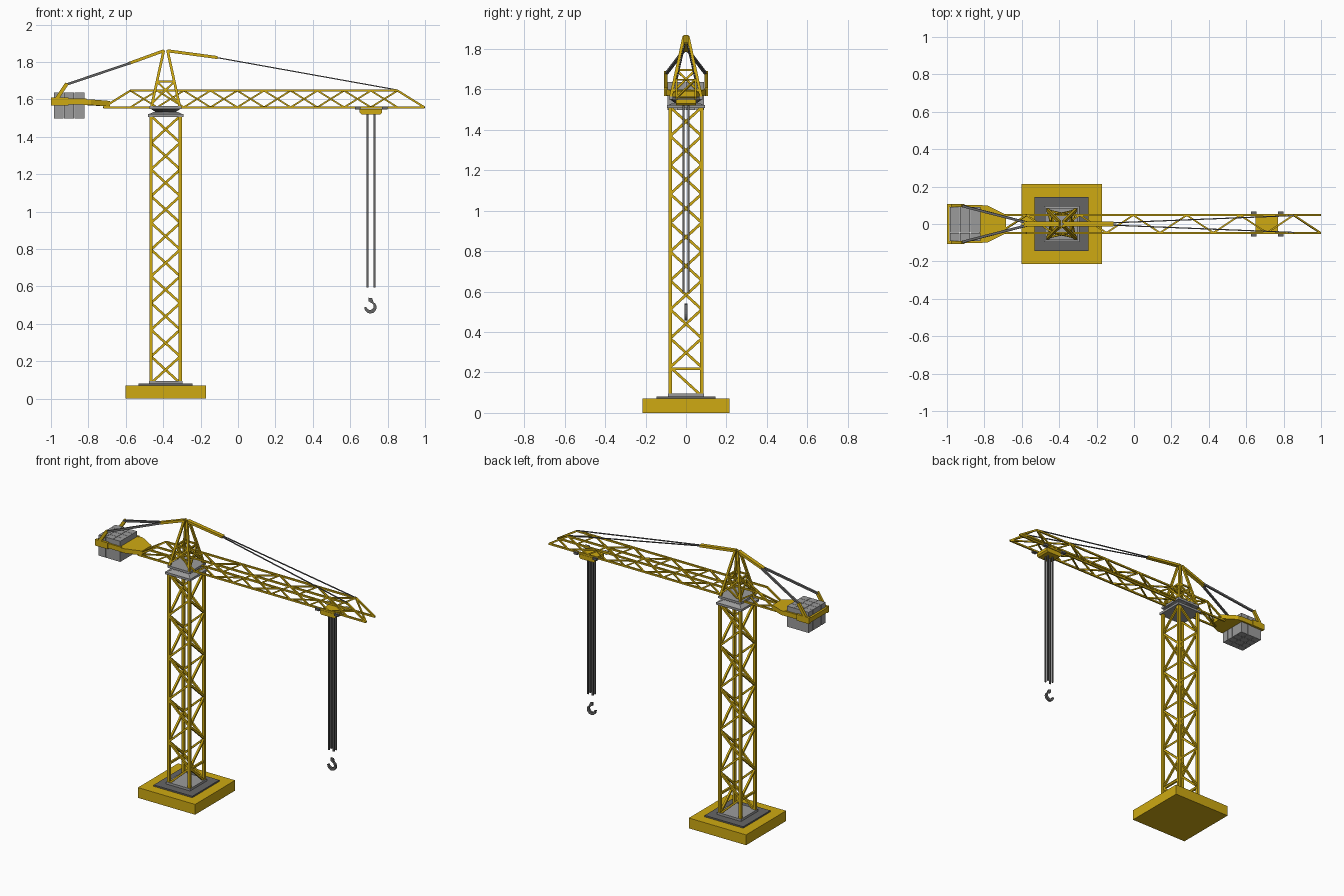
import bpy, bmesh, math
from mathutils import Vector, Matrix

if "Cube" in bpy.data.objects:
    bpy.data.objects.remove(bpy.data.objects["Cube"])


def material(name, rgb):
    m = bpy.data.materials.new(name)
    m.diffuse_color = (*rgb, 1)
    m.use_nodes = True
    m.node_tree.nodes["Principled BSDF"].inputs["Base Color"].default_value = m.diffuse_color
    return m


YELLOW = material("crane yellow", (0.62, 0.40, 0.006))
LIGHT = material("light grey", (0.33, 0.33, 0.33))
DARK = material("dark grey", (0.13, 0.13, 0.13))


def finish(bm, name, mat):
    bmesh.ops.recalc_face_normals(bm, faces=bm.faces[:])
    me = bpy.data.meshes.new(name)
    bm.to_mesh(me)
    bm.free()
    me.materials.append(mat)
    ob = bpy.data.objects.new(name, me)
    bpy.context.collection.objects.link(ob)
    return ob


def bars(name, mat, segs, w, h=None):
    """One object made of square-section bars between point pairs."""
    bm = bmesh.new()
    for a, b in segs:
        a, b = Vector(a), Vector(b)
        d = b - a
        z = d.normalized()
        ref = Vector((0, 1, 0)) if abs(z.y) < 0.9 else Vector((0, 0, 1))
        x = ref.cross(z).normalized()
        y = z.cross(x)
        rot = Matrix((x, y, z)).transposed().to_4x4()
        M = Matrix.Translation((a + b) / 2) @ rot @ Matrix.Diagonal((h or w, w, d.length, 1))
        bmesh.ops.create_cube(bm, size=1, matrix=M)
    return finish(bm, name, mat)


def boxes(name, mat, ranges):
    """One object made of boxes given as (x0, x1, y0, y1, z0, z1)."""
    bm = bmesh.new()
    for x0, x1, y0, y1, z0, z1 in ranges:
        M = Matrix.Translation(((x0 + x1) / 2, (y0 + y1) / 2, (z0 + z1) / 2))
        bmesh.ops.create_cube(bm, size=1, matrix=M @ Matrix.Diagonal((x1 - x0, y1 - y0, z1 - z0, 1)))
    return finish(bm, name, mat)


def prism(name, mat, pts, offset):
    """Closed outline extruded along an offset vector."""
    bm = bmesh.new()
    f = bm.faces.new([bm.verts.new(p) for p in pts])
    g = bmesh.ops.extrude_face_region(bm, geom=[f])
    bmesh.ops.translate(bm, vec=offset, verts=[v for v in g["geom"] if isinstance(v, bmesh.types.BMVert)])
    return finish(bm, name, mat)


def frustum(name, mat, r0, r1, z0, z1, sides=4):
    bm = bmesh.new()
    k = 1 / math.cos(math.pi / sides)
    M = Matrix.Translation((CX, 0, (z0 + z1) / 2)) @ Matrix.Rotation(math.pi / sides, 4, 'Z')
    bmesh.ops.create_cone(bm, cap_ends=True, segments=sides, radius1=r0 * k, radius2=r1 * k,
                          depth=z1 - z0, matrix=M)
    return finish(bm, name, mat)


CX = -0.387   # tower axis
P = 1 / 7     # lattice panel length

# Base slab and mounting plates
frustum("base_slab", YELLOW, 0.215, 0.215, 0, 0.07)
frustum("base_plate", DARK, 0.145, 0.145, 0.07, 0.08)
frustum("base_footing", LIGHT, 0.09, 0.09, 0.08, 0.095)

# Tower: four legs with a zigzag on each face, opposite faces mirrored
T, Z0 = 0.078, 0.083
bars("tower_legs", YELLOW, [((CX + sx * T, sy * T, 0.08), (CX + sx * T, sy * T, 1.51))
                            for sx in (-1, 1) for sy in (-1, 1)], 0.018)
segs = []
for i in range(10):
    za, zb = Z0 + i * P, Z0 + (i + 1) * P
    s = T if i % 2 == 0 else -T
    for k in (-1, 1):
        segs.append(((CX + k * s, k * T, za), (CX - k * s, k * T, zb)))
        if i > 0 or k == 1:      # doorway left open at the foot
            segs.append(((CX + k * T, k * s, za), (CX + k * T, -k * s, zb)))
for k in (-T, T):
    segs.append(((CX + k, -T, Z0 + P - 0.008), (CX + k, T, Z0 + P - 0.008)))
bars("tower_braces", YELLOW, segs, 0.013)

# Slewing ring between tower and jib
frustum("ring_lower_plate", LIGHT, 0.095, 0.095, 1.507, 1.522)
frustum("ring_lower_bevel", LIGHT, 0.088, 0.065, 1.522, 1.533)
frustum("ring_bearing", DARK, 0.055, 0.08, 1.533, 1.55, 16)
frustum("ring_upper_plate", LIGHT, 0.085, 0.085, 1.55, 1.565)

# Jib: four chords with sloping ends
J, JB, JT = 0.047, 1.558, 1.647
xs = [1 - 0.004 - i * P for i in range(13)]


def top(i):
    return JB if i in (0, 12) else JT


segs = []
for y in (-J, J):
    segs += [((xs[0], y, JB), (xs[12], y, JB)), ((xs[1], y, JT), (xs[11], y, JT)),
             ((xs[0], y, JB), (xs[1], y, JT)), ((xs[12], y, JB), (xs[11], y, JT))]
bars("jib_chords", YELLOW, segs, 0.011)
segs = []
for i in range(12):
    s = -J if i % 2 == 0 else J
    segs.append(((xs[i], s, JB), (xs[i + 1], -s, JB)))
    segs.append(((xs[i], s, top(i)), (xs[i + 1], -s, top(i + 1))))
    if 0 < i < 11:
        for k in (-1, 1):
            a, b = (JB, JT) if (i % 2 == 0) == (k > 0) else (JT, JB)
            segs.append(((xs[i], k * J, a), (xs[i + 1], k * J, b)))
bars("jib_braces", YELLOW, segs, 0.009)

# Tower head: four leaning legs, cross braces and collar
AZ = 1.862


def head(sx, sy, z):
    r = 0.076 + (0.01 - 0.076) * (z - 1.56) / (AZ - 1.56)
    return (CX + sx * r, sy * r, z)


corners = [(-1, -1), (1, -1), (1, 1), (-1, 1)]
bars("head_legs", YELLOW, [(head(*c, 1.56), head(*c, AZ)) for c in corners], 0.014)
segs = []
for a, b in zip(corners, corners[1:] + corners[:1]):
    segs += [(head(*a, 1.58), head(*b, 1.695)), (head(*b, 1.58), head(*a, 1.695)),
             (head(*a, 1.695), head(*b, 1.695))]
bars("head_braces", YELLOW, segs, 0.010)

# Stay arms and stays
bars("stay_arms", YELLOW, [((CX + 0.01, 0, 1.86), (-0.11, 0, 1.824)),
                           ((CX - 0.01, 0, 1.86), (-0.585, 0, 1.792))], 0.026, 0.016)
bars("front_stays", DARK, [((-0.12, k * 0.006, 1.825), (0.855, k * 0.045, 1.65)) for k in (-1, 1)], 0.006)
bars("rear_stays", DARK, [((-0.575, k * 0.008, 1.795), (-0.925, k * 0.098, 1.677)) for k in (-1, 1)], 0.013)
bars("stay_posts", YELLOW, [((-0.915, k * 0.1, 1.685), (-0.978, k * 0.1, 1.59)) for k in (-1, 1)], 0.016, 0.02)

# Counterweight deck and frame
prism("counter_deck", YELLOW, [(-0.825, -0.1, 1.57), (-0.785, -0.1, 1.57), (-0.685, -0.05, 1.562),
                               (-0.685, 0.05, 1.562), (-0.785, 0.1, 1.57), (-0.825, 0.1, 1.57)], (0, 0, 0.03))
boxes("counter_frame", YELLOW, [(-1, -0.986, -0.1, 0.1, 1.572, 1.605)] +
      [(-1, -0.905, min(k * .092, k * .108), max(k * .092, k * .108), 1.568, 1.61) for k in (-1, 1)] +
      [(-0.905, -0.81, min(k * .09, k * .101), max(k * .09, k * .101), 1.572, 1.604) for k in (-1, 1)])

# Counterweight blocks, three by four
boxes("counterweights", LIGHT,
      [(-0.985 + i * 0.055, -0.932 + i * 0.055, -0.091 + j * 0.0457, -0.047 + j * 0.0457, 1.497, 1.637)
       for i in range(3) for j in range(4)])

# Trolley with wheels
prism("trolley", YELLOW, [(0.65, -0.05, 1.55), (0.65, -0.05, 1.53), (0.66, -0.05, 1.52),
                          (0.76, -0.05, 1.52), (0.77, -0.05, 1.53), (0.77, -0.05, 1.55)], (0, 0.1, 0))
boxes("trolley_wheels", DARK, [(x - 0.015, x + 0.015, y - 0.012, y + 0.012, 1.547, 1.562)
                               for x in (0.64, 0.785) for y in (-0.055, 0.055)])

# Hoist cables
bars("hoist_cables", DARK, [((x, y, 0.595), (x, y, 1.525)) for x in (0.692, 0.729)
                            for y in (-0.012, 0.012)], 0.010)

# Hook: tapered arc with a shank
outer, inner = [(0.699, 0.54), (0.717, 0.537)], [(0.699, 0.52)]
for i in range(13):
    t = i / 12
    a = math.radians(55 - 235 * t)
    w = 0.007 + 0.012 * math.sin(math.pi * min(1, t * 0.85 + 0.05))
    for lst, r in ((outer, 0.026 + w / 2), (inner, 0.026 - w / 2)):
        lst.append((0.707 + r * math.cos(a), 0.491 + r * math.sin(a)))
prism("hook", DARK, [(x, -0.007, z) for x, z in outer + inner[::-1]], (0, 0.014, 0))
